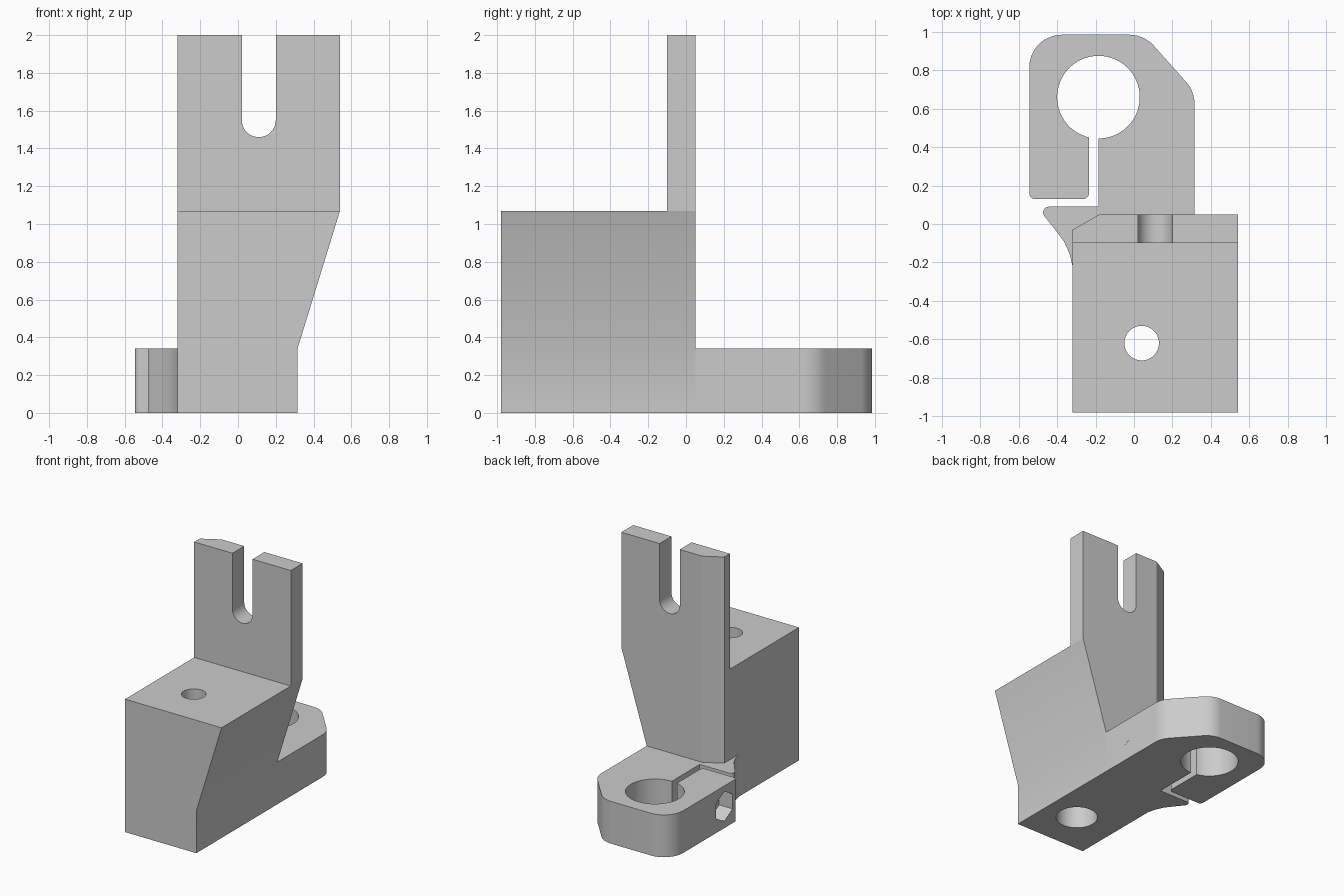
import bpy
import bmesh
import math
from mathutils import Matrix, Vector

if "Cube" in bpy.data.objects:
    bpy.data.objects.remove(bpy.data.objects["Cube"])

grey = bpy.data.materials.new("plain_grey")
grey.use_nodes = True
COLOUR = (0.6, 0.6, 0.6, 1)
grey.diffuse_color = COLOUR
grey.node_tree.nodes["Principled BSDF"].inputs["Base Color"].default_value = COLOUR

TOP, SHELF, DECK = 2.0, 1.07, 0.34     # upright top, block top, clamp top
FRONT, BACK, STEP = -0.98, 0.05, -0.10
LEFT, RIGHT, WIDE = -0.32, 0.315, 0.54


def rounded(corners, steps=10):
    """Outline from (x, y, radius) corners, filleting where radius > 0."""
    out = []
    for i, (x, y, r) in enumerate(corners):
        p = Vector((x, y))
        if not r:
            out.append(p)
            continue
        a = (Vector(corners[i - 1][:2]) - p).normalized()
        b = (Vector(corners[(i + 1) % len(corners)][:2]) - p).normalized()
        half = a.angle(b) / 2
        centre = p + (a + b).normalized() * (r / math.sin(half))
        start = (p + a * (r / math.tan(half)) - centre).normalized()
        end = (p + b * (r / math.tan(half)) - centre).normalized()
        out += [centre + start.slerp(end, k / steps) * r for k in range(steps + 1)]
    return out


def extrude(bm, face, offset):
    """Push a face out by an offset and return the moved face."""
    new = bmesh.ops.extrude_face_region(bm, geom=[face])["geom"]
    bmesh.ops.translate(bm, vec=offset, verts=[g for g in new if isinstance(g, bmesh.types.BMVert)])
    return next(g for g in new if isinstance(g, bmesh.types.BMFace))


def finish(name, bm):
    """Turn a closed bmesh into an object."""
    bmesh.ops.recalc_face_normals(bm, faces=bm.faces)
    mesh = bpy.data.meshes.new(name)
    bm.to_mesh(mesh)
    bm.free()
    mesh.materials.append(grey)
    obj = bpy.data.objects.new(name, mesh)
    bpy.context.scene.collection.objects.link(obj)
    return obj


def prism(name, outline, low, high):
    """Extrude an (x, y) outline upwards."""
    bm = bmesh.new()
    face = bm.faces.new([bm.verts.new((x, y, low)) for x, y in outline])
    extrude(bm, face, Vector((0, 0, high - low)))
    return finish(name, bm)


def drill(name, centre, radius, length, axis="Z", sides=48):
    """Cylinder or hexagon cutter centred on a point."""
    bm = bmesh.new()
    bmesh.ops.create_cone(bm, cap_ends=True, segments=sides, radius1=radius,
                          radius2=radius, depth=length)
    turn = Matrix.Rotation(math.pi / 2, 4, "Y") if axis == "X" else Matrix.Identity(4)
    bm.transform(Matrix.Translation(centre) @ turn @ Matrix.Rotation(math.pi / sides, 4, "Z"))
    return finish(name, bm)


def cut(target, tool):
    """Subtract a tool with the first solver that really cuts, then discard it."""
    tool.hide_render = True
    mod = target.modifiers.new("cut", "BOOLEAN")
    mod.operation, mod.object = "DIFFERENCE", tool
    for solver in ("MANIFOLD", "EXACT", "FLOAT"):
        mod.solver = solver
        bpy.context.view_layer.update()
        result = target.evaluated_get(bpy.context.evaluated_depsgraph_get())
        if len(result.data.polygons) > len(target.data.polygons):
            break
    mesh = bpy.data.meshes.new_from_object(result)
    target.modifiers.clear()
    target.data = mesh
    bpy.data.objects.remove(tool)


# Flared block: side profile pushed back in two steps, rear strip raised as the upright
bm = bmesh.new()
profile = [(LEFT, 0), (RIGHT, 0), (RIGHT, DECK), (WIDE, SHELF), (LEFT, SHELF)]
cap = bm.faces.new([bm.verts.new((x, FRONT, z)) for x, z in profile])
cap = extrude(bm, cap, Vector((0, STEP - FRONT, 0)))
extrude(bm, cap, Vector((0, BACK - STEP, 0)))
strip = next(f for f in bm.faces if all(v.co.z > SHELF - 0.01 for v in f.verts)
             and f.calc_center_median().y > STEP)
extrude(bm, strip, Vector((0, 0, TOP - SHELF)))
block = finish("block_and_upright", bm)

# Open slot in the upright: a round-bottomed cutter laid along y
slot = prism("slot_cutter", rounded([(0.02, 1.46, 0.0899), (0.2, 1.46, 0.0899),
                                     (0.2, TOP + 1, 0), (0.02, TOP + 1, 0)]), -0.3, 0.3)
slot.data.transform(Matrix.Rotation(math.pi / 2, 4, "X"))
cut(block, slot)

# Rear corner chamfer, mounting hole and its recess from below
cut(block, prism("chamfer_cutter", [(-0.6, -0.19), (-0.04, 0.13), (-0.6, 0.13)], DECK, TOP + 1))
cut(block, drill("mount_cutter", (0.04, -0.62, 0.6), 0.09, 2))
cut(block, drill("mount_head_cutter", (0.04, -0.62, 0), 0.155, 1.44))

# Split clamp with thin fin; the bore opens into the slit
BORE_X, BORE_Y, BORE_R, SLIT = -0.185, 0.66, 0.215, 0.05
opening = math.asin(SLIT / BORE_R)
first, last = 1.5 * math.pi - opening, -0.5 * math.pi
bore = []
for k in range(65):
    angle = first + (last - first) * k / 64
    bore.append((BORE_X + BORE_R * math.cos(angle), BORE_Y + BORE_R * math.sin(angle), 0))
clamp = prism("split_clamp", rounded([
    (LEFT, BACK, 0), (RIGHT, BACK, 0),
    (RIGHT, 0.69, 0.17), (0.052, 0.985, 0.17), (-0.545, 0.985, 0.17),
    (-0.545, 0.13, 0.03), (BORE_X - SLIT, 0.13, 0.03)] + bore + [
    (BORE_X, 0.09, 0), (-0.505, 0.09, 0.03),
    (-0.41, -0.03, 0), (-0.365, -0.09, 0), (-0.335, -0.155, 0), (LEFT, -0.22, 0)]), 0, DECK)

# Clamp screw: through hole, head recess on one side, hex nut pocket on the other
cut(clamp, drill("screw_cutter", (0, 0.29, 0.175), 0.06, 2, "X"))
cut(clamp, drill("screw_head_cutter", (RIGHT, 0.29, 0.175), 0.105, 0.4, "X"))
cut(clamp, drill("nut_cutter", (-0.545, 0.29, 0.175), 0.12, 0.24, "X", 6))

# Smooth the curved walls, keep the machined edges crisp
for part in (block, clamp):
    part.data.shade_smooth()
    part.data.set_sharp_from_angle(angle=math.radians(25))
